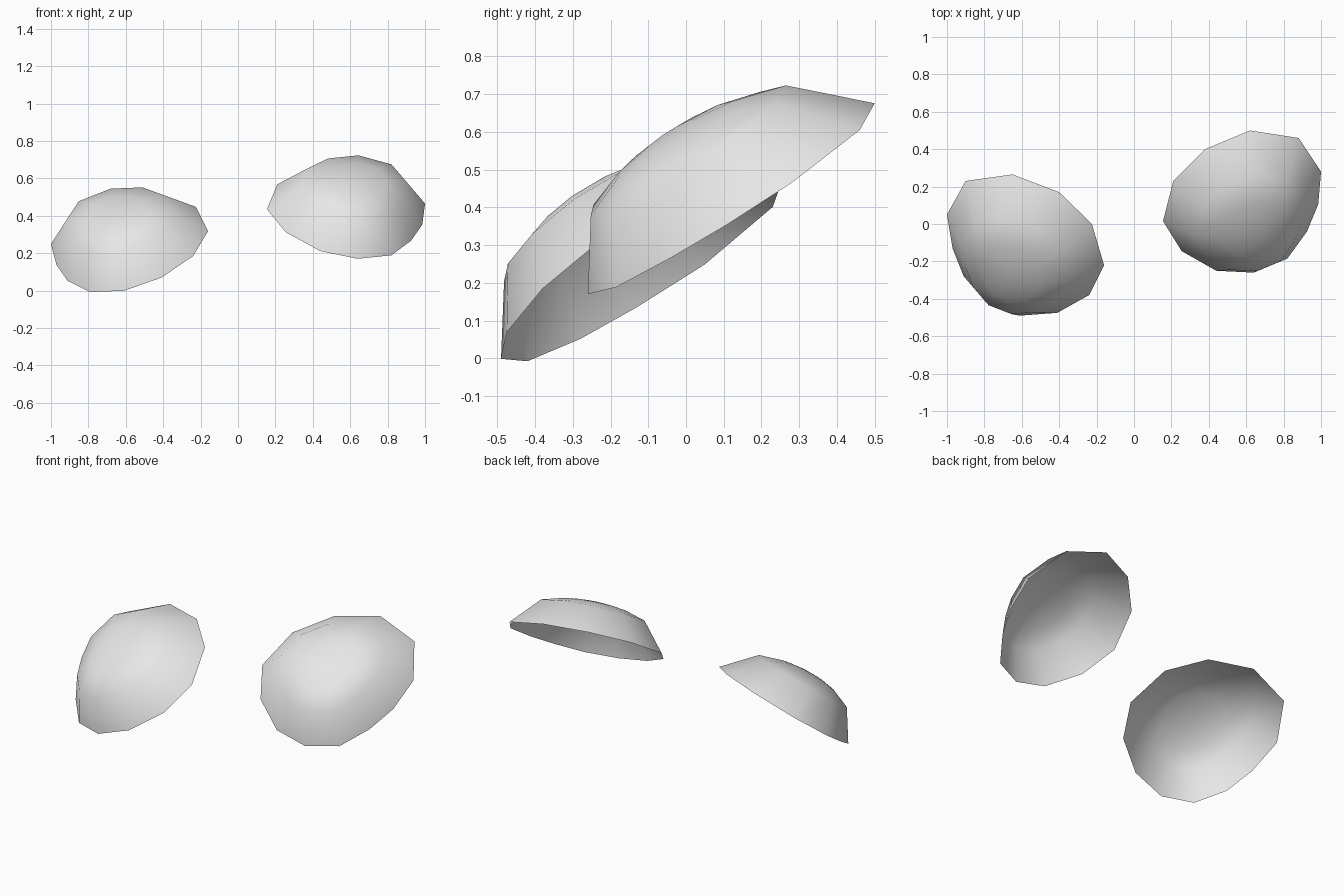
import bpy
import bmesh
import math
from mathutils import Vector

cube = bpy.data.objects.get("Cube")
if cube:
    bpy.data.objects.remove(cube, do_unlink=True)

grey = bpy.data.materials.new("light_grey")
grey.use_nodes = True
colour = (0.8, 0.8, 0.8, 1)
grey.diffuse_color = colour
grey.node_tree.nodes["Principled BSDF"].inputs["Base Color"].default_value = colour

DOME_HEIGHT = 0.233
RINGS = (1.0, 0.68, 0.4, 0.18)      # share of the rim radius


def shell(name, outline, slope_x, slope_y, level):
    """Open oval dome standing on a tilted flat rim."""
    rim = [Vector((x, y, slope_x * x + slope_y * y + level)) for x, y in outline]
    centre = sum(rim, Vector()) / len(rim)
    normal = Vector((-slope_x, -slope_y, 1)).normalized()
    downhill = Vector((0, 0, -1))
    downhill = (downhill - normal * downhill.dot(normal)).normalized()

    bm = bmesh.new()
    rings = []
    for s in RINGS:
        rise = math.sqrt(1 - s * s)
        lift = normal * DOME_HEIGHT * rise + downhill * 0.02 * rise
        rings.append([bm.verts.new(centre + (p - centre) * s + lift) for p in rim])
    apex = bm.verts.new(centre + normal * DOME_HEIGHT + downhill * 0.02)

    n = len(rim)
    for i in range(n):
        j = (i + 1) % n
        for outer, inner in zip(rings, rings[1:]):
            bm.faces.new((outer[i], outer[j], inner[j], inner[i]))
        bm.faces.new((rings[-1][i], rings[-1][j], apex))
    bm.normal_update()
    if sum((f.normal.dot(normal) for f in bm.faces)) < 0:
        bmesh.ops.reverse_faces(bm, faces=bm.faces[:])
    for f in bm.faces:
        f.smooth = True

    mesh = bpy.data.meshes.new(name)
    bm.to_mesh(mesh)
    bm.free()
    mesh.materials.append(grey)
    obj = bpy.data.objects.new(name, mesh)
    bpy.context.collection.objects.link(obj)
    return obj


# Lower shell on the model's right
shell("right_shell",
      [(-1, .05), (-.97, -.13), (-.91, -.28), (-.79, -.42), (-.61, -.49), (-.41, -.475),
       (-.24, -.38), (-.16, -.22), (-.225, 0), (-.4, .17), (-.65, .265), (-.9, .23)],
      .30, .68, .515)

# Higher shell on the model's left
shell("left_shell",
      [(1, .28), (.985, .105), (.925, -.04), (.82, -.185), (.64, -.26), (.44, -.25),
       (.255, -.145), (.155, .015), (.21, .23), (.38, .4), (.62, .5), (.88, .46)],
      -.172, .661, .452)
